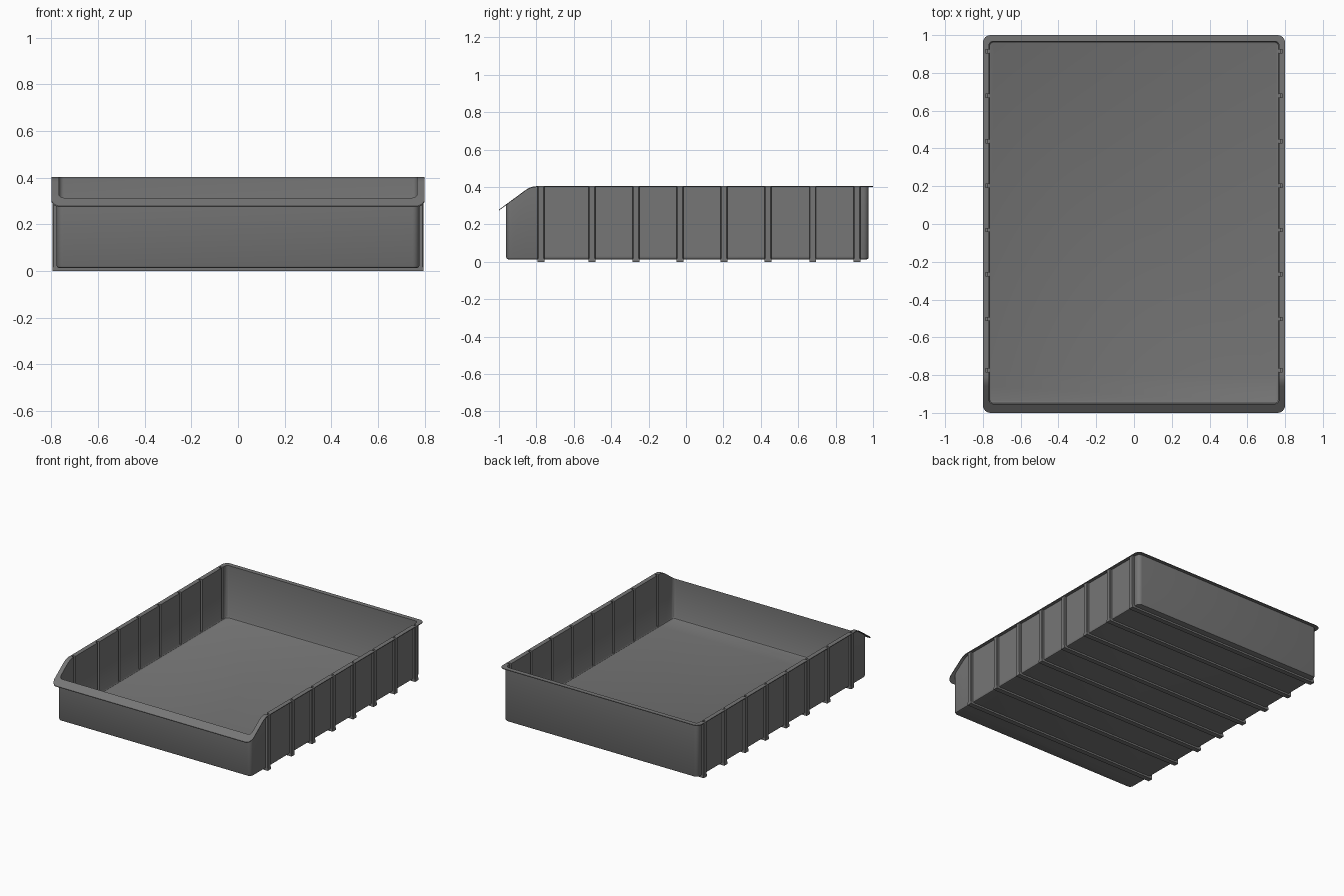
import bpy, bmesh, math

cube = bpy.data.objects.get("Cube")
if cube:
    bpy.data.objects.remove(cube, do_unlink=True)

grey = bpy.data.materials.new("grey plastic")
grey.use_nodes = True
COLOUR = (0.18, 0.18, 0.18, 1)
grey.diffuse_color = COLOUR
grey.node_tree.nodes["Principled BSDF"].inputs["Base Color"].default_value = COLOUR

RIB_YS = [-0.775, -0.503, -0.267, -0.032, 0.203, 0.438, 0.678, 0.914]
BENDS = [-0.86, -0.845, -0.83, -0.815, -0.80]   # rim curves down between these


def make_object(name, bm):
    bmesh.ops.recalc_face_normals(bm, faces=bm.faces[:])
    mesh = bpy.data.meshes.new(name)
    bm.to_mesh(mesh)
    bm.free()
    mesh.materials.append(grey)
    obj = bpy.data.objects.new(name, mesh)
    bpy.context.collection.objects.link(obj)
    return obj


def add_prism(bm, outline, z0, z1):
    """Extrude an xy outline between two heights."""
    low = [bm.verts.new((x, y, z0)) for x, y in outline]
    high = [bm.verts.new((x, y, z1)) for x, y in outline]
    n = len(outline)
    bm.faces.new(low[::-1])
    bm.faces.new(high)
    for i in range(n):
        j = (i + 1) % n
        bm.faces.new((low[i], low[j], high[j], high[i]))


def add_box(bm, x0, x1, y0, y1, z0, z1):
    add_prism(bm, [(x0, y0), (x1, y0), (x1, y1), (x0, y1)], z0, z1)


def rim_z(y):
    """Rim height: level along the sides, sloping down at the front."""
    t, r, slope = y + 0.83, 0.03, 0.735
    if t >= r:
        return 0.404
    if t <= -r:
        return 0.404 + slope * t
    return 0.404 - slope * (r - t) ** 2 / (4 * r)


def plan(hx, y0, y1, r):
    """Rounded rectangle with extra points where the rim bends."""
    pts = []
    corners = [(hx - r, y0 + r, -90), (hx - r, y1 - r, 0),
               (-hx + r, y1 - r, 90), (-hx + r, y0 + r, 180)]
    for k, (cx, cy, a0) in enumerate(corners):
        for i in range(7):
            a = math.radians(a0 + 15 * i)
            pts.append((cx + r * math.cos(a), cy + r * math.sin(a)))
        if k == 0:
            pts += [(hx, y) for y in BENDS]
        if k == 2:
            pts += [(-hx, y) for y in reversed(BENDS)]
    return pts


# Tray shell: section rings from underside, up the wall, over the rim, to the floor
OUTER = (0.778, -0.962, 0.977, 0.03)
LIP = (0.80, -1.0, 1.0, 0.04)
INNER = (0.768, -0.952, 0.967, 0.022)
sections = [
    ((0.766, -0.950, 0.965, 0.02), 0.013),
    ((0.774, -0.958, 0.973, 0.026), 0.016),
    (OUTER, 0.024),
    (OUTER, lambda y: rim_z(y) - 0.005),
    (LIP, lambda y: rim_z(y) - 0.005),
    (LIP, rim_z),
    (INNER, rim_z),
    (INNER, 0.034),
    ((0.764, -0.948, 0.963, 0.019), 0.027),
    ((0.758, -0.942, 0.957, 0.014), 0.024),
]
bm = bmesh.new()
rings = []
for shape, z in sections:
    rings.append([bm.verts.new((x, y, z(y) if callable(z) else z)) for x, y in plan(*shape)])
for a, b in zip(rings, rings[1:]):
    for i in range(len(a)):
        j = (i + 1) % len(a)
        bm.faces.new((a[i], a[j], b[j], b[i]))
bm.faces.new(rings[0][::-1])
bm.faces.new(rings[-1])
tray = make_object("tray_shell", bm)

# Divider slots cut down the inside of both side walls
bm = bmesh.new()
for y in RIB_YS:
    for s in (-1, 1):
        xa, xb = sorted((s * 0.75, s * 0.787))
        add_box(bm, xa, xb, y - 0.009, y + 0.009, 0.03, 0.45)
cutter = make_object("slot_cutter", bm)
cutter.hide_render = True
cut = tray.modifiers.new("slots", 'BOOLEAN')
cut.operation = 'DIFFERENCE'
cut.solver = 'EXACT'
cut.object = cutter
bpy.context.view_layer.objects.active = tray
bpy.ops.object.modifier_apply(modifier=cut.name)
bpy.data.objects.remove(cutter, do_unlink=True)

# Hollow ribs outside the walls, backing each slot
bm = bmesh.new()
for y in RIB_YS:
    for s in (-1, 1):
        channel = [(0.772, -0.018), (0.791, -0.018), (0.795, -0.014), (0.795, 0.014),
                   (0.791, 0.018), (0.772, 0.018), (0.772, 0.009), (0.787, 0.009),
                   (0.787, -0.009), (0.772, -0.009)]
        add_prism(bm, [(s * x, y + dy) for x, dy in channel], 0.012, 0.401)
ribs = make_object("side_ribs", bm)

# Runners crossing the underside from rib to rib
bm = bmesh.new()
for y in RIB_YS:
    add_box(bm, -0.795, 0.795, y - 0.018, y + 0.018, 0.0, 0.018)
runners = make_object("floor_runners", bm)

for obj in (tray, ribs, runners):
    bpy.ops.object.select_all(action='DESELECT')
    obj.select_set(True)
    bpy.context.view_layer.objects.active = obj
    bpy.ops.object.shade_smooth_by_angle(angle=math.radians(32))
